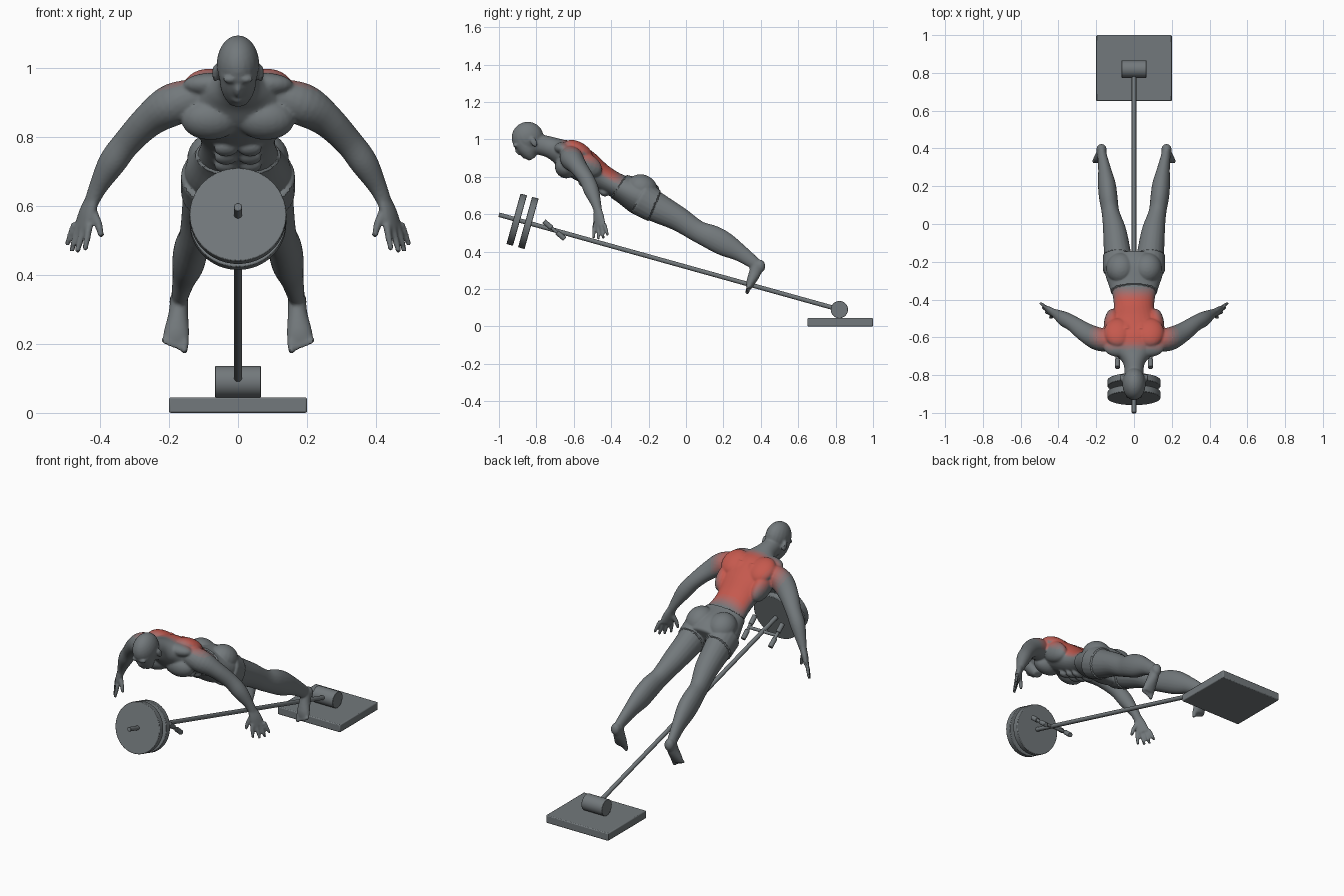
import bpy, bmesh, math
from mathutils import Vector, Matrix

if "Cube" in bpy.data.objects:
    bpy.data.objects.remove(bpy.data.objects["Cube"])

GREY, RED, STEPS = Vector((0.17, 0.19, 0.20)), Vector((0.56, 0.10, 0.075)), 8


def material(name, col):
    m = bpy.data.materials.new(name)
    m.use_nodes = True
    rgba = (*col, 1)
    m.diffuse_color = rgba
    m.node_tree.nodes["Principled BSDF"].inputs["Base Color"].default_value = rgba
    return m


# Grey for everything, with a ramp to red for the highlighted back
ramp = [material("grey" if i == 0 else f"back_red_{i}", GREY.lerp(RED, i / (STEPS - 1)))
        for i in range(STEPS)]


def add_object(name, bm, mats):
    bmesh.ops.recalc_face_normals(bm, faces=bm.faces[:])
    me = bpy.data.meshes.new(name)
    bm.to_mesh(me)
    bm.free()
    for m in mats:
        me.materials.append(m)
    ob = bpy.data.objects.new(name, me)
    bpy.context.collection.objects.link(ob)
    return ob


def shade(ob):
    bpy.ops.object.select_all(action="DESELECT")
    ob.select_set(True)
    bpy.context.view_layer.objects.active = ob
    bpy.ops.object.shade_smooth_by_angle(angle=math.radians(35))


def rod(name, a, b, r, segs=32, bevel=0.0):
    a, b = Vector(a), Vector(b)
    bm = bmesh.new()
    mat = Matrix.Translation((a + b) / 2) @ (b - a).to_track_quat("Z", "Y").to_matrix().to_4x4()
    bmesh.ops.create_cone(bm, cap_ends=True, segments=segs, radius1=r, radius2=r,
                          depth=(b - a).length, matrix=mat)
    ob = add_object(name, bm, ramp[:1])
    if bevel:
        mod = ob.modifiers.new("bevel", "BEVEL")
        mod.width, mod.segments = bevel, 2
    shade(ob)
    return ob


# ---- Body building helpers: all shapes gather in one mesh and are fused ----
body = bmesh.new()


def sides(x):
    return (1, -1) if x else (1,)


def blob(x, y, z, rx, ry, rz, tilt=0):
    """Ellipsoid, tilted about x and mirrored when off the centre line."""
    for s in sides(x):
        mat = (Matrix.Translation((s * x, y, z)) @ Matrix.Rotation(math.radians(tilt), 4, "X")
               @ Matrix.Diagonal((rx, ry, rz, 1)))
        bmesh.ops.create_uvsphere(body, u_segments=20, v_segments=14, radius=1, matrix=mat)


def catmull(p, t):
    i = min(int(t), len(p) - 2)
    f = t - i
    a, b, c, d = (p[max(0, min(len(p) - 1, i + k))] for k in (-1, 0, 1, 2))
    return [0.5 * (2 * q + (r - o) * f + (2 * o - 5 * q + 4 * r - s) * f * f
                   + (3 * q - o - 3 * r + s) * f ** 3) for o, q, r, s in zip(a, b, c, d)]


def loft(secs, across=(1, 0, 0), mirror=True, n=20, sub=5):
    """Smooth limb through sections (x, y, z, half width, half depth)."""
    fine = [catmull(secs, k / sub) for k in range((len(secs) - 1) * sub + 1)]
    for s in (1, -1) if mirror else (1,):
        rings = []
        for k, (x, y, z, a, b) in enumerate(fine):
            tan = Vector(fine[min(k + 1, len(fine) - 1)][:3]) - Vector(fine[max(k - 1, 0)][:3])
            tan.normalize()
            u = Vector(across)
            u = (u - tan * u.dot(tan)).normalized()
            v = tan.cross(u)
            ring = []
            for j in range(n):
                ang = math.tau * j / n
                p = Vector((x, y, z)) + u * a * math.cos(ang) + v * b * math.sin(ang)
                ring.append(body.verts.new((s * p.x, p.y, p.z)))
            rings.append(ring)
        for r0, r1 in zip(rings, rings[1:]):
            for j in range(n):
                body.faces.new((r0[j], r0[(j + 1) % n], r1[(j + 1) % n], r1[j]))
        body.faces.new(rings[0][::-1])
        body.faces.new(rings[-1])


def finger(a, b, r):
    mid = [(p + q) / 2 for p, q in zip(a, b)]
    loft([(*a, r, r), (*mid, r, r), (*b, r * 0.8, r * 0.8)], across=(0.7, 0.7, 0), n=10, sub=3)
    blob(*b, r * 0.85, r * 0.85, r * 0.85)


# Torso and neck
loft([(0, -0.18, 0.665, 0.12, 0.08), (0, -0.245, 0.695, 0.15, 0.095),
      (0, -0.355, 0.745, 0.118, 0.068), (0, -0.45, 0.795, 0.108, 0.072),
      (0, -0.54, 0.855, 0.14, 0.088), (0, -0.62, 0.905, 0.155, 0.09),
      (0, -0.685, 0.94, 0.10, 0.065), (0, -0.74, 0.962, 0.056, 0.056),
      (0, -0.82, 0.98, 0.05, 0.055)], mirror=False, n=32)
blob(0.08, -0.645, 0.85, 0.085, 0.055, 0.06, 30)        # chest muscles
blob(0.085, -0.575, 0.94, 0.075, 0.085, 0.045, -30)     # shoulder blades
blob(0.115, -0.54, 0.87, 0.045, 0.10, 0.06, -30)        # side back muscles
blob(0.075, -0.655, 0.95, 0.085, 0.05, 0.035, -10)      # neck to shoulder slope
blob(0.07, -0.235, 0.735, 0.072, 0.08, 0.07, -30)       # seat muscles
for k in range(3):                                      # stomach muscles
    blob(0.035, -0.55 + 0.055 * k, 0.765 - 0.024 * k, 0.034, 0.028, 0.02, -30)
loft([(0.035, -0.36, 0.79, 0.025, 0.02), (0.038, -0.45, 0.85, 0.028, 0.022),
      (0.04, -0.57, 0.955, 0.03, 0.03)])                # muscles beside the spine

# Head
blob(0, -0.847, 1.01, 0.062, 0.086, 0.084, 30)
loft([(0, -0.872, 0.99, 0.055, 0.055), (0, -0.85, 0.95, 0.052, 0.05),
      (0, -0.835, 0.92, 0.042, 0.037), (0, -0.822, 0.895, 0.024, 0.02)], mirror=False)
blob(0, -0.897, 0.935, 0.010, 0.014, 0.024, 40)         # nose
blob(0.022, -0.912, 0.967, 0.022, 0.012, 0.012)         # brows
blob(0, -0.867, 0.908, 0.018, 0.010, 0.010)             # lips
blob(0.066, -0.813, 0.985, 0.009, 0.017, 0.027, 25)     # ears

# Arms and hands
loft([(0.10, -0.625, 0.92, 0.05, 0.05), (0.185, -0.61, 0.895, 0.062, 0.062),
      (0.255, -0.575, 0.85, 0.047, 0.053), (0.32, -0.53, 0.785, 0.041, 0.042),
      (0.365, -0.505, 0.725, 0.041, 0.040), (0.405, -0.48, 0.655, 0.027, 0.027),
      (0.425, -0.47, 0.61, 0.023, 0.019)], across=(0.7, 0.7, 0))
loft([(0.42, -0.472, 0.625, 0.023, 0.018), (0.437, -0.466, 0.58, 0.033, 0.018),
      (0.452, -0.46, 0.535, 0.036, 0.013)], across=(0.6, 0.8, 0))
finger((0.43, -0.487, 0.545), (0.443, -0.495, 0.478), 0.0105)
finger((0.445, -0.469, 0.545), (0.465, -0.468, 0.472), 0.0105)
finger((0.46, -0.452, 0.545), (0.481, -0.443, 0.475), 0.0105)
finger((0.473, -0.436, 0.55), (0.494, -0.42, 0.492), 0.010)
finger((0.425, -0.475, 0.588), (0.405, -0.487, 0.55), 0.014)
finger((0.405, -0.487, 0.55), (0.397, -0.492, 0.517), 0.011)

# Legs and feet
loft([(0.08, -0.24, 0.685, 0.08, 0.088), (0.088, -0.155, 0.635, 0.072, 0.08),
      (0.102, -0.04, 0.575, 0.062, 0.066), (0.124, 0.06, 0.51, 0.047, 0.058),
      (0.136, 0.14, 0.475, 0.049, 0.066), (0.144, 0.21, 0.438, 0.047, 0.064),
      (0.156, 0.29, 0.392, 0.034, 0.046), (0.168, 0.36, 0.342, 0.025, 0.034),
      (0.17, 0.385, 0.325, 0.022, 0.028)])
blob(0.172, 0.397, 0.322, 0.027, 0.027, 0.035)
loft([(0.17, 0.385, 0.335, 0.026, 0.034), (0.173, 0.368, 0.285, 0.029, 0.032),
      (0.178, 0.346, 0.235, 0.037, 0.024), (0.181, 0.336, 0.205, 0.038, 0.015)])
for k in range(5):
    x, r = 0.155 + 0.0145 * k, 0.0125 if k == 0 else 0.009
    finger((x, 0.337, 0.215), (x, 0.327, 0.182 + 0.006 * k), r)

# Fuse the shapes into one smooth skin
man = add_object("body", body, ramp)
fuse = man.modifiers.new("fuse", "REMESH")
fuse.mode, fuse.voxel_size = "VOXEL", 0.0058
soft = man.modifiers.new("soften", "SMOOTH")
soft.factor, soft.iterations = 0.5, 4
skin = bpy.data.meshes.new_from_object(man.evaluated_get(bpy.context.evaluated_depsgraph_get()))
man.modifiers.clear()
man.data = skin
skin.materials.clear()
for m in ramp:
    skin.materials.append(m)


def ease(a, b, v):
    t = max(0.0, min(1.0, (v - a) / (b - a)))
    return t * t * (3 - 2 * t)


# Shorts: a raised band between the waist and hem planes
normals = [v.normal.copy() for v in skin.vertices]
waist, hem = Vector((0, 0.82, -0.57)), Vector((0, 0.92, -0.38))
for v, nrm in zip(skin.vertices, normals):
    past_waist = (v.co - Vector((0, -0.357, 0.75))).dot(waist)
    before_hem = (Vector((0, -0.175, 0.63)) - v.co).dot(hem)
    if past_waist > 0 and before_hem > 0 and abs(v.co.x) < 0.25:
        v.co += nrm * 0.006

# Red back, fading towards the shoulders, waist and flanks
back = Vector((0, 0.5, 0.866))
for p in skin.polygons:
    c = p.center
    upper = ease(-0.42, -0.58, c.y)
    w = 1 - ease(0.08 + 0.04 * upper, 0.13 + 0.13 * upper, abs(c.x))
    w *= ease(-0.68, -0.60, c.y) * (1 - ease(-0.41, -0.32, c.y)) * ease(0.0, 0.55, p.normal.dot(back))
    p.material_index = round(w * (STEPS - 1))
    p.use_smooth = True
shade(man)

# ---- Equipment ----
pivot, tip = Vector((0, 0.82, 0.09)), Vector((0, -1.0, 0.597))
along = (tip - pivot).normalized()


def on_bar(y):
    return pivot + along * ((y - pivot.y) / along.y)


bm = bmesh.new()
bmesh.ops.create_cube(bm, size=1, matrix=Matrix.Translation((0, 0.825, 0.0225))
                      @ Matrix.Diagonal((0.4, 0.35, 0.045, 1)))
base = add_object("base_plate", bm, ramp[:1])
edge = base.modifiers.new("bevel", "BEVEL")
edge.width, edge.segments = 0.005, 2
shade(base)

rod("pivot_drum", (-0.066, 0.82, 0.09), (0.066, 0.82, 0.09), 0.046, 40, 0.002)
rod("long_bar", pivot, tip, 0.012, 24, 0.002)
for name, y in (("outer_weight", -0.905), ("inner_weight", -0.843)):
    mid = on_bar(y)
    rod(name, mid - along * 0.018, mid + along * 0.018, 0.14, 64, 0.003)

# Double handle clamped across the bar
mid = on_bar(-0.704)
rod("handle_crossbar", mid - Vector((0.09, 0, 0)), mid + Vector((0.09, 0, 0)), 0.009, 20)
reach = Vector((0, 0.056, -0.047))
for side, s in (("left", 1), ("right", -1)):
    hub = mid + Vector((s * 0.088, 0, 0))
    rod(side + "_handle_bar", hub - reach, hub + reach, 0.009, 20)
    for part, k in (("front", -1), ("rear", 1)):
        rod(f"{side}_{part}_grip", hub + reach * k * 0.25, hub + reach * k, 0.0135, 20, 0.002)
